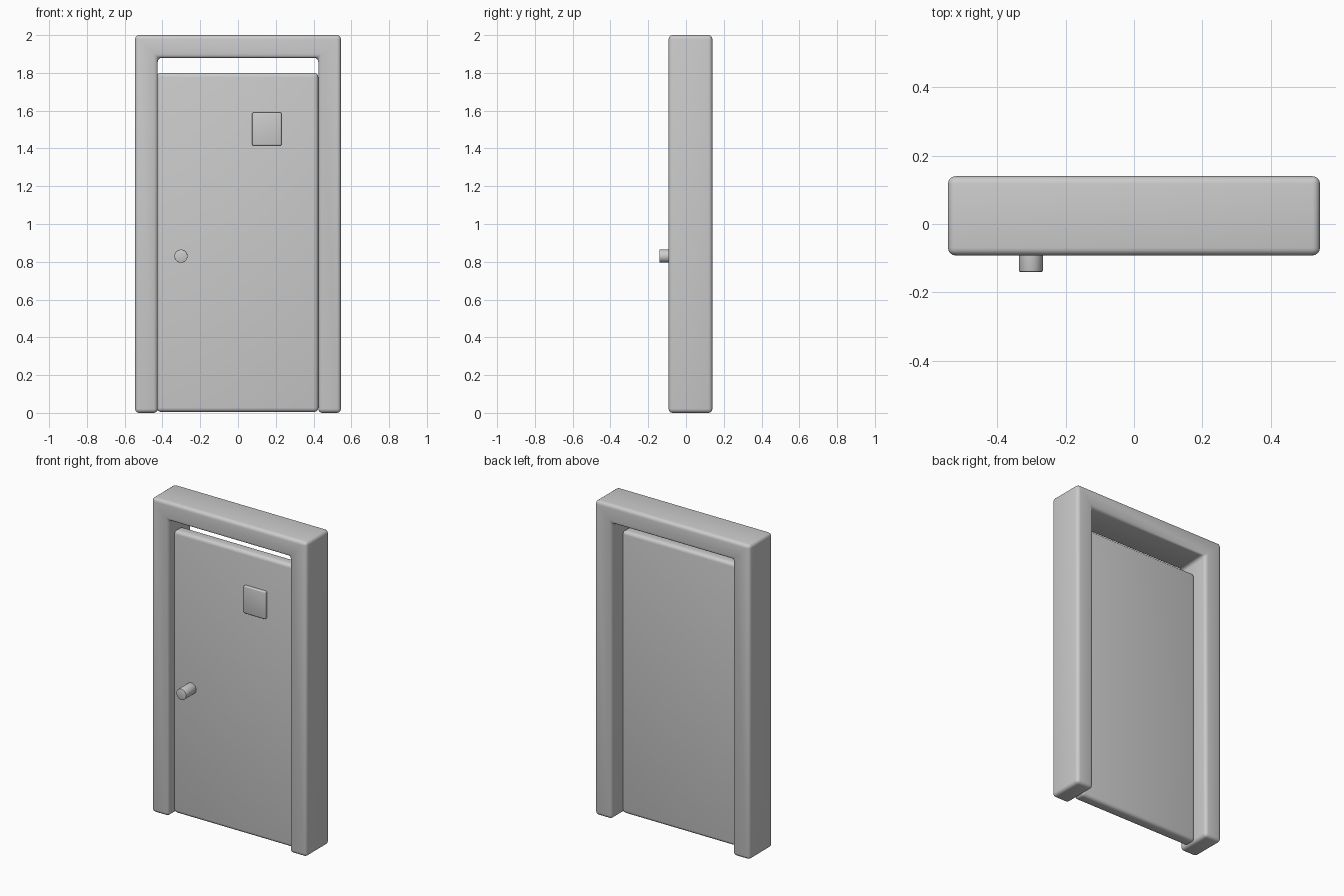
import bpy, bmesh, math

if "Cube" in bpy.data.objects:
    bpy.data.objects.remove(bpy.data.objects["Cube"])


def finish(obj, width, segments):
    """Rounded edges plus smooth shading that keeps creases."""
    bpy.ops.object.select_all(action='DESELECT')
    obj.select_set(True)
    bpy.context.view_layer.objects.active = obj
    mod = obj.modifiers.new("rounding", 'BEVEL')
    mod.width = width
    mod.segments = segments
    mod.limit_method = 'ANGLE'
    mod.angle_limit = math.radians(40)
    bpy.ops.object.modifier_apply(modifier=mod.name)
    bpy.ops.object.shade_smooth_by_angle(angle=math.radians(35))


def extruded(name, outline, y0, y1, width, segments=4):
    """Extrude an XZ outline from y0 to y1 and round its edges."""
    bm = bmesh.new()
    face = bm.faces.new([bm.verts.new((x, y0, z)) for x, z in outline])
    new = bmesh.ops.extrude_face_region(bm, geom=[face])["geom"]
    for v in new:
        if isinstance(v, bmesh.types.BMVert):
            v.co.y = y1
    bmesh.ops.recalc_face_normals(bm, faces=bm.faces)
    mesh = bpy.data.meshes.new(name)
    bm.to_mesh(mesh)
    bm.free()
    obj = bpy.data.objects.new(name, mesh)
    bpy.context.collection.objects.link(obj)
    finish(obj, width, segments)
    return obj


def rect(x0, x1, z0, z1):
    return [(x0, z0), (x1, z0), (x1, z1), (x0, z1)]


# Door frame: two posts and a lintel as one piece
half = [(0.425, 1.88), (0.425, 0.0), (0.545, 0.0), (0.545, 2.0)]
frame_outline = half + [(-x, z) for x, z in reversed(half)]
extruded("door_frame", frame_outline, -0.092, 0.14, 0.022)

# Door leaf, set back in the frame with a gap above
extruded("door_leaf", rect(-0.43, 0.425, 0.005, 1.80), -0.038, 0.04, 0.022)

# Small raised viewing panel
extruded("view_panel", rect(0.075, 0.23, 1.415, 1.59), -0.055, -0.02, 0.007, 3)

# Knob on the left side
bpy.ops.mesh.primitive_cylinder_add(vertices=32, radius=0.035, depth=0.12,
                                    location=(-0.302, -0.08, 0.83),
                                    rotation=(math.pi / 2, 0, 0))
knob = bpy.context.object
knob.name = "door_knob"
finish(knob, 0.003, 2)
